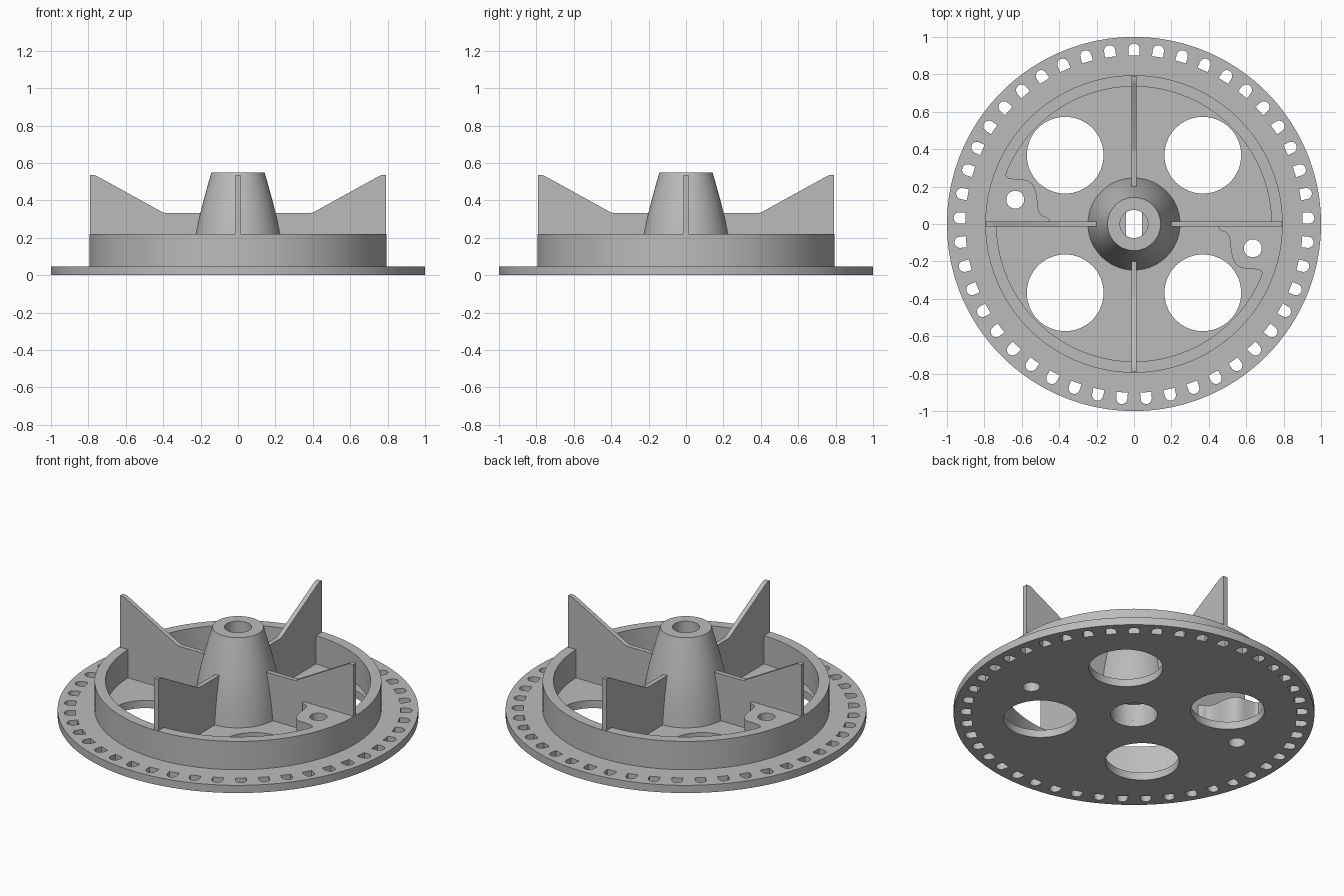
import bpy, bmesh, math
from math import cos, sin, pi, radians
from mathutils import Matrix

cube = bpy.data.objects.get("Cube")
if cube:
    bpy.data.objects.remove(cube, do_unlink=True)

grey = bpy.data.materials.new("plain grey")
grey.use_nodes = True
grey.diffuse_color = (0.5, 0.5, 0.5, 1)
grey.node_tree.nodes["Principled BSDF"].inputs["Base Color"].default_value = (0.5, 0.5, 0.5, 1)


def arc(r, a0, a1, n, cx=0, cy=0):
    """Points along an arc, angles in degrees."""
    steps = [radians(a0 + (a1 - a0) * i / n) for i in range(n + 1)]
    return [(cx + r * cos(a), cy + r * sin(a)) for a in steps]


def circle(r, n, cx=0, cy=0):
    return arc(r, 0, 360, n, cx, cy)[:-1]


def soften(pts, rounds=2):
    """Round the corners of an open path, keeping its ends."""
    for _ in range(rounds):
        out = [pts[0]]
        for (ax, ay), (bx, by) in zip(pts, pts[1:]):
            out += [(ax * .75 + bx * .25, ay * .75 + by * .25),
                    (ax * .25 + bx * .75, ay * .25 + by * .75)]
        pts = out + [pts[-1]]
    return pts


def prism(bm, pts, z0, z1, matrix=Matrix()):
    """Extrude a flat outline from z0 to z1, then place it."""
    face = bm.faces.new([bm.verts.new((x, y, z0)) for x, y in pts])
    top = bmesh.ops.extrude_face_region(bm, geom=[face])["geom"]
    moved = [v for v in top if isinstance(v, bmesh.types.BMVert)]
    bmesh.ops.translate(bm, verts=moved, vec=(0, 0, z1 - z0))
    bmesh.ops.transform(bm, matrix=matrix, verts=list(face.verts) + moved)


def lathe(bm, profile, n):
    """Spin a closed (radius, height) profile around z."""
    rings = [[bm.verts.new((r * cos(2 * pi * i / n), r * sin(2 * pi * i / n), z))
              for r, z in profile] for i in range(n)]
    k = len(profile)
    for i in range(n):
        a, b = rings[i], rings[(i + 1) % n]
        for j in range(k):
            bm.faces.new((a[j], b[j], b[(j + 1) % k], a[(j + 1) % k]))


def make(name, bm):
    bmesh.ops.recalc_face_normals(bm, faces=bm.faces)
    mesh = bpy.data.meshes.new(name)
    bm.to_mesh(mesh)
    bm.free()
    mesh.materials.append(grey)
    ob = bpy.data.objects.new(name, mesh)
    bpy.context.collection.objects.link(ob)
    return ob


def select(ob):
    bpy.ops.object.select_all(action="DESELECT")
    ob.select_set(True)
    bpy.context.view_layer.objects.active = ob


def boolean(ob, other, operation):
    mod = ob.modifiers.new("cut", "BOOLEAN")
    mod.operation, mod.object, mod.solver = operation, other, "EXACT"
    select(ob)
    bpy.ops.object.modifier_apply(modifier=mod.name)


def turn(degrees):
    return Matrix.Rotation(radians(degrees), 4, "Z")


# Cutter holding every through hole
bm = bmesh.new()
prism(bm, circle(0.13, 48), -0.1, 0.4)
for k in range(4):
    prism(bm, circle(0.205, 64, 0.368, 0.368), -0.1, 0.4, turn(90 * k))
for k in range(2):
    prism(bm, circle(0.048, 32, 0.635, -0.13), -0.1, 0.4, turn(180 * k))
slot = [(-0.03, 0.902), (0.03, 0.902)] + arc(0.03, 0, 180, 10, 0, 0.935)
for k in range(45):
    prism(bm, slot, -0.1, 0.4, turn(8 * k))
cutter = make("hole_cutter", bm)
cutter.hide_render = True

# Flat base disc
bm = bmesh.new()
prism(bm, circle(1, 180), 0, 0.047)
plate = make("base_plate", bm)
boolean(plate, cutter, "DIFFERENCE")

# Raised rim with two screw lugs flush with its top
bm = bmesh.new()
lathe(bm, [(0.735, 0.04), (0.795, 0.04), (0.795, 0.22), (0.735, 0.22)], 144)
rim = make("rim", bm)
lug_edge = [(0.45, 0), (0.455, -0.035), (0.5, -0.045), (0.515, -0.09), (0.52, -0.17),
            (0.555, -0.235), (0.64, -0.24), (0.69, -0.25), (0.675, -0.29), (0.69, -0.31)]
lug = soften(lug_edge) + arc(0.76, -23, 0, 10)
bm = bmesh.new()
for k in range(2):
    prism(bm, lug, 0.04, 0.22, turn(180 * k))
lugs = make("screw_lugs", bm)
boolean(rim, lugs, "UNION")
boolean(rim, cutter, "DIFFERENCE")
bpy.data.objects.remove(lugs, do_unlink=True)
bpy.data.objects.remove(cutter, do_unlink=True)

# Tapered hollow hub
bm = bmesh.new()
lathe(bm, [(0.13, 0.04), (0.247, 0.04), (0.238, 0.13), (0.225, 0.22), (0.207, 0.31),
           (0.187, 0.39), (0.165, 0.47), (0.142, 0.55), (0.075, 0.55), (0.075, 0.14),
           (0.13, 0.14)], 72)
hub = make("hub", bm)

# Two flats inside the bore
bm = bmesh.new()
for k in range(2):
    prism(bm, arc(0.08, -57, 57, 14), 0.14, 0.47, turn(180 * k))
flats = make("bore_flats", bm)

# Four upright vanes from hub to rim
vane = [(0.17, 0.04), (0.79, 0.04), (0.79, 0.535), (0.765, 0.535), (0.75, 0.528),
        (0.4, 0.335), (0.385, 0.333), (0.17, 0.333)]
bm = bmesh.new()
for k in range(4):
    prism(bm, vane, -0.014, 0.014, turn(90 * k) @ Matrix.Rotation(pi / 2, 4, "X"))
vanes = make("vanes", bm)

for ob in (plate, rim, hub, flats, vanes):
    select(ob)
    bpy.ops.object.shade_smooth_by_angle(angle=radians(30))
